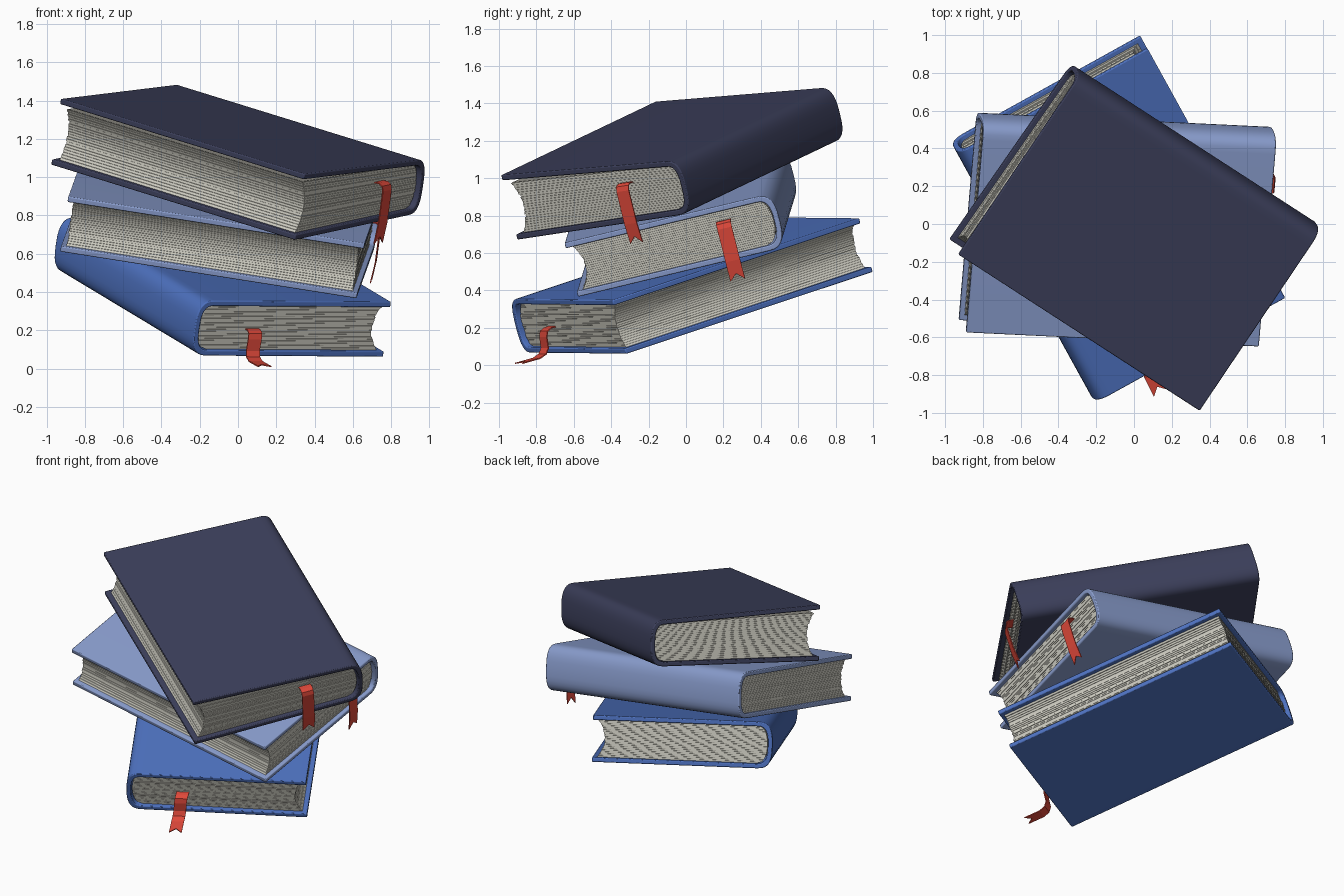
import bpy, bmesh, math, random
from mathutils import Matrix, Vector

random.seed(4)
cube = bpy.data.objects.get("Cube")
if cube:
    bpy.data.objects.remove(cube, do_unlink=True)

WIDTH, LENGTH, THICK, BOARD = 1.08, 1.57, 0.30, 0.03
SPINE_X = WIDTH - 0.03                      # where the spine starts to curve
UP = Vector((0.14, -0.242, 0.96)).normalized()   # the whole stack leans


def material(name, rgb):
    m = bpy.data.materials.new(name)
    m.use_nodes = True
    colour = (*rgb, 1)
    m.diffuse_color = colour
    bsdf = m.node_tree.nodes["Principled BSDF"]
    bsdf.inputs["Base Color"].default_value = colour
    bsdf.inputs["Roughness"].default_value = 0.7
    return m


navy = material("navy cloth", (0.045, 0.05, 0.105))
pale = material("pale blue cloth", (0.25, 0.335, 0.61))
blue = material("blue cloth", (0.075, 0.165, 0.52))
paper = material("cream paper", (0.61, 0.60, 0.53))
shade = material("grey paper gap", (0.33, 0.32, 0.28))
red = material("red ribbon", (0.73, 0.065, 0.042))


def finish(name, bm, mats, frame, smooth=False):
    bmesh.ops.recalc_face_normals(bm, faces=bm.faces)
    mesh = bpy.data.meshes.new(name)
    bm.to_mesh(mesh)
    bm.free()
    for m in mats:
        mesh.materials.append(m)
    ob = bpy.data.objects.new(name, mesh)
    ob.matrix_world = frame
    bpy.context.scene.collection.objects.link(ob)
    if smooth:
        bpy.ops.object.select_all(action='DESELECT')
        ob.select_set(True)
        bpy.context.view_layer.objects.active = ob
        bpy.ops.object.shade_smooth_by_angle(angle=math.radians(35))
    return ob


def spine_arc(reach, half, steps=16):
    """Rounded spine section from the lower board to the upper one."""
    pts = []
    for i in range(steps + 1):
        t = math.pi * (i / steps - 0.5)
        s = math.sin(t)
        x = SPINE_X + reach * max(math.cos(t), 0) ** 0.7
        pts.append((x, THICK / 2 + math.copysign(half * abs(s) ** 0.7, s)))
    return pts


def cover(name, mat, frame, lift):
    # one bent section: lower board, spine, upper board
    outer = [(0, 0)] + spine_arc(0.1, THICK / 2) + [(0, THICK + lift)]
    inner = [(0, BOARD)] + spine_arc(0.07, THICK / 2 - BOARD) + [(0, THICK + lift - BOARD)]
    bm = bmesh.new()
    rows = []
    for y in (-LENGTH / 2, LENGTH / 2):
        rows.append([[bm.verts.new((x, y, z)) for x, z in line] for line in (outer, inner)])
    (o0, i0), (o1, i1) = rows
    for k in range(len(outer) - 1):
        bm.faces.new((o0[k], o0[k + 1], o1[k + 1], o1[k]))
        bm.faces.new((i0[k], i1[k], i1[k + 1], i0[k + 1]))
        for o, i in rows:
            bm.faces.new((o[k], i[k], i[k + 1], o[k + 1]))
    for k in (0, -1):
        bm.faces.new((o0[k], o1[k], i1[k], i0[k]))
    ob = finish(name, bm, [mat], frame, smooth=True)
    bev = ob.modifiers.new("soft edges", 'BEVEL')
    bev.width = 0.006
    bev.segments = 2
    bev.limit_method = 'ANGLE'
    bev.angle_limit = math.radians(50)


def pages(name, frame, lift, layers=20):
    # stacked sheaves with hollow fore edge, rounded back and thin gaps
    bm = bmesh.new()
    low, tall = BOARD, THICK - 2 * BOARD

    def ring(f, inset):
        b = 1 - (2 * f - 1) ** 2
        x0 = 0.03 + 0.045 * b + inset
        x1 = SPINE_X + 0.066 * b ** 0.4
        y = LENGTH / 2 - 0.025 - inset
        z = low + tall * f
        return [bm.verts.new(p) for p in
                ((x0, -y, z + lift * f), (x1, -y, z), (x1, y, z), (x0, y, z + lift * f))]

    def slab(f0, f1, inset, index):
        a, b = ring(f0, inset), ring(f1, inset)
        faces = [bm.faces.new(a), bm.faces.new(b)]
        for k in range(4):
            j = (k + 1) % 4
            faces.append(bm.faces.new((a[k], a[j], b[j], b[k])))
        for f in faces:
            f.material_index = index

    for n in range(layers):
        f0, f1 = n / layers, (n + 1) / layers
        split = f1 - 0.12 / layers
        jitter = random.uniform(0, 0.005)
        slab(f0, split, jitter, 0)
        slab(split, f1, jitter + 0.006, 1)
    finish(name, bm, [paper, shade], frame)


def ribbon(name, frame, side, x, path, drift):
    # path holds (distance out of the page end, height); swallow-tail tip
    bm = bmesh.new()
    rows = []
    for n, (out, h) in enumerate(path):
        cx = x + drift * n / (len(path) - 1)
        rows.append([bm.verts.new((cx + dx, side * (LENGTH / 2 + out), h))
                     for dx in (-0.04, 0, 0.04)])
    rows[-1][1].co = rows[-1][1].co.lerp(rows[-2][1].co, 0.35)
    for a, b in zip(rows, rows[1:]):
        for k in (0, 1):
            bm.faces.new((a[k], a[k + 1], b[k + 1], b[k]))
    ob = finish(name, bm, [red], frame)
    sol = ob.modifiers.new("thickness", 'SOLIDIFY')
    sol.thickness = 0.006
    sol.offset = 0


hanging = [(-0.06, 0.21), (0.0, 0.215), (0.02, 0.205), (0.028, 0.18), (0.03, 0), (0.02, -0.11)]
resting = [(-0.06, 0.14), (0.0, 0.14), (0.025, 0.13), (0.035, 0.10), (0.04, 0.04),
           (0.06, 0.012), (0.10, 0.0), (0.21, 0.004)]

# name, cloth, fore edge midpoint, direction to spine, cover lift, ribbon side, x, path, drift
books = [
    ("bottom", blue, (0.395, 0.34, 0.28), (-0.96, -0.53, 0), 0, 1, 0.79, resting, 0.03),
    ("middle", pale, (-0.155, -0.54, 0.488), (0.09, 1.05, 0.25), 0, -1, 0.855, hanging, 0),
    ("top", navy, (-0.34, -0.49, 0.868), (0.61, 0.88, 0.13), 0.06, -1, 0.765, hanging, 0),
]

for name, cloth, corner, toward, lift, side, rx, path, drift in books:
    ax = Vector(toward)
    ax = (ax - UP * ax.dot(UP)).normalized()
    ay = UP.cross(ax)
    frame = Matrix((ax, ay, UP)).transposed().to_4x4()
    frame.translation = corner
    cover(name + "_book_cover", cloth, frame, lift)
    pages(name + "_book_pages", frame, lift * 0.6)
    ribbon(name + "_book_ribbon", frame, side, rx, path, drift)
